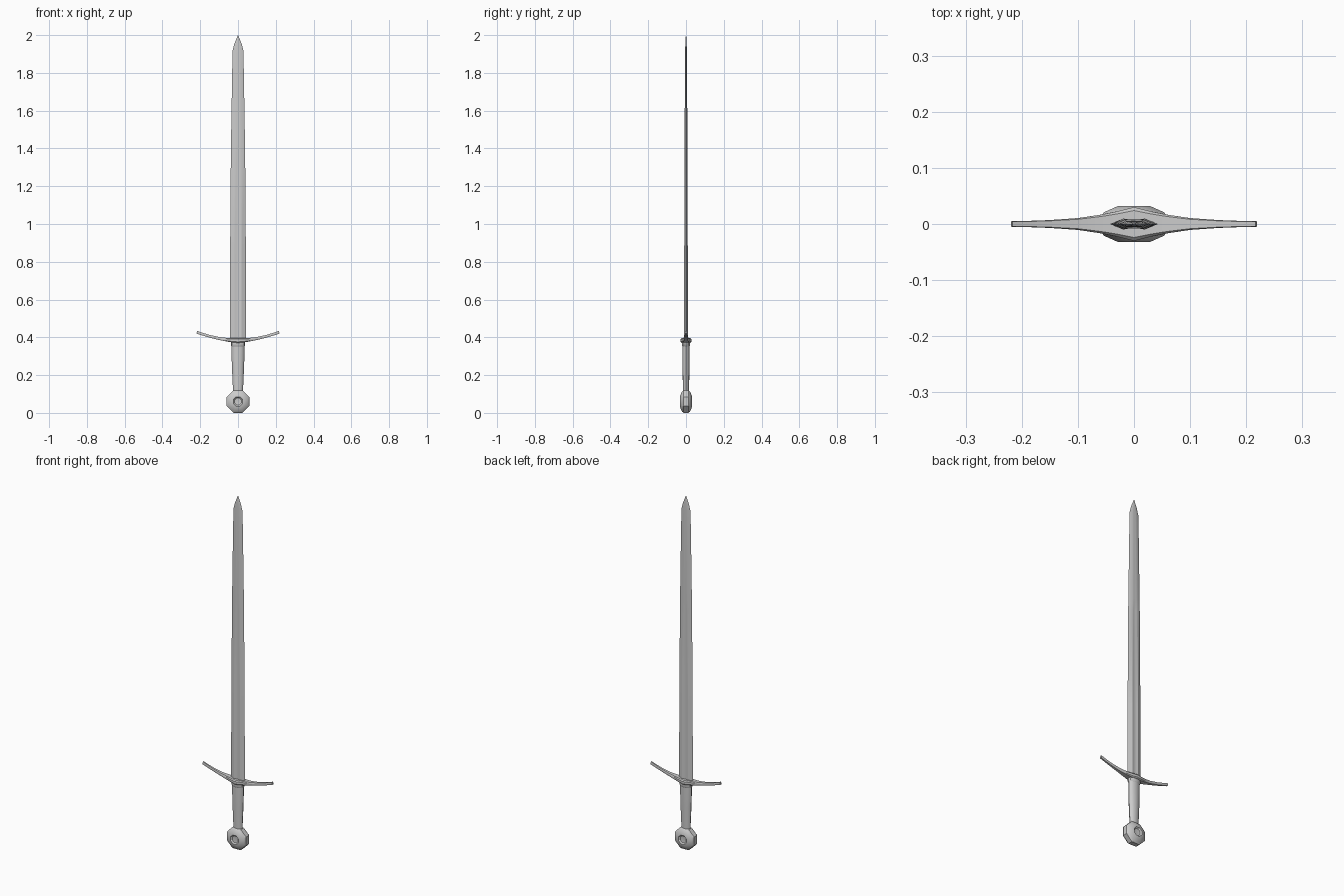
import bpy, math

if "Cube" in bpy.data.objects:
    bpy.data.objects.remove(bpy.data.objects["Cube"])


def loft(name, rings, angle=30):
    """Skin a list of equal-length closed rings and cap both ends."""
    n = len(rings[0])
    verts = [p for r in rings for p in r]
    faces = [(i * n + j, i * n + (j + 1) % n, (i + 1) * n + (j + 1) % n, (i + 1) * n + j)
             for i in range(len(rings) - 1) for j in range(n)]
    faces += [tuple(reversed(range(n))), tuple(range(len(verts) - n, len(verts)))]
    me = bpy.data.meshes.new(name)
    me.from_pydata(verts, [], faces)
    ob = bpy.data.objects.new(name, me)
    bpy.context.collection.objects.link(ob)
    bpy.ops.object.select_all(action='DESELECT')
    ob.select_set(True)
    bpy.context.view_layer.objects.active = ob
    bpy.ops.object.mode_set(mode='EDIT')
    bpy.ops.mesh.select_all(action='SELECT')
    bpy.ops.mesh.normals_make_consistent(inside=False)
    bpy.ops.object.mode_set(mode='OBJECT')
    bpy.ops.object.shade_smooth_by_angle(angle=math.radians(angle))
    return ob


# Blade: z, half width, half thickness, fuller depth
def blade_ring(z, w, t, f):
    return [(w, 0, z), (.45 * w, t, z), (.2 * w, t - f * .6, z), (0, t - f, z),
            (-.2 * w, t - f * .6, z), (-.45 * w, t, z), (-w, 0, z),
            (-.45 * w, -t, z), (-.2 * w, -t + f * .6, z), (0, -t + f, z),
            (.2 * w, -t + f * .6, z), (.45 * w, -t, z)]


loft("blade", [blade_ring(*s) for s in [
    (.38, .043, .010, .003), (.8, .042, .0095, .003), (1.35, .038, .008, .0025),
    (1.42, .037, .0078, 0), (1.8, .031, .0055, 0), (1.92, .028, .0045, 0),
    (1.955, .019, .0035, 0), (1.985, .007, .002, 0), (2.0, .0008, .0005, 0)]])


# Crossguard: swept along x, curving up to slim tips
def guard_ring(x, y, h):
    z = .383 + .045 * (abs(x) / .22) ** 1.8
    dz = .081 * abs(x) / .22 * .22 / .22 * 2.2
    slope = math.atan(dz) * .8 * (1 if x > 0 else -1)
    pts = [(y, .55 * h), (.8 * y, h), (-.8 * y, h), (-y, .55 * h),
           (-y, -.55 * h), (-.8 * y, -h), (.8 * y, -h), (y, -.55 * h)]
    return [(x - b * math.sin(slope), a, z + b * math.cos(slope)) for a, b in pts]


half = [(.03, .0225, .0115), (.06, .0165, .0095), (.10, .0105, .008),
        (.15, .007, .007), (.19, .0055, .007), (.218, .005, .0075)]
stations = [(-x, y, h) for x, y, h in reversed(half)] + [(0, .03, .0125)] + half
loft("crossguard", [guard_ring(*s) for s in stations])


# Grip and collar: faceted ovals
def oval(z, a, b, n=12):
    return [(a * math.cos(2 * math.pi * i / n), b * math.sin(2 * math.pi * i / n), z)
            for i in range(n)]


loft("grip", [oval(*s) for s in [(.112, .027, .016), (.13, .027, .016),
                                 (.24, .032, .019), (.30, .034, .019), (.36, .034, .019)]], 40)
loft("collar", [oval(*s) for s in [(.352, .034, .019), (.357, .037, .022),
                                   (.368, .037, .022), (.376, .036, .022)]])


# Pommel: octagonal wheel with a dished centre on each face
def wheel_ring(r, y, n=8):
    return [(r * math.cos(math.pi * (2 * i + 1) / n), y, .06 + r * math.sin(math.pi * (2 * i + 1) / n))
            for i in range(n)]


side = [(.012, .024), (.020, .025), (.027, .032), (.031, .032), (.058, .021), (.0645, .013)]
loft("pommel", [wheel_ring(r, -y) for r, y in side] +
     [wheel_ring(r, y) for r, y in reversed(side)])
